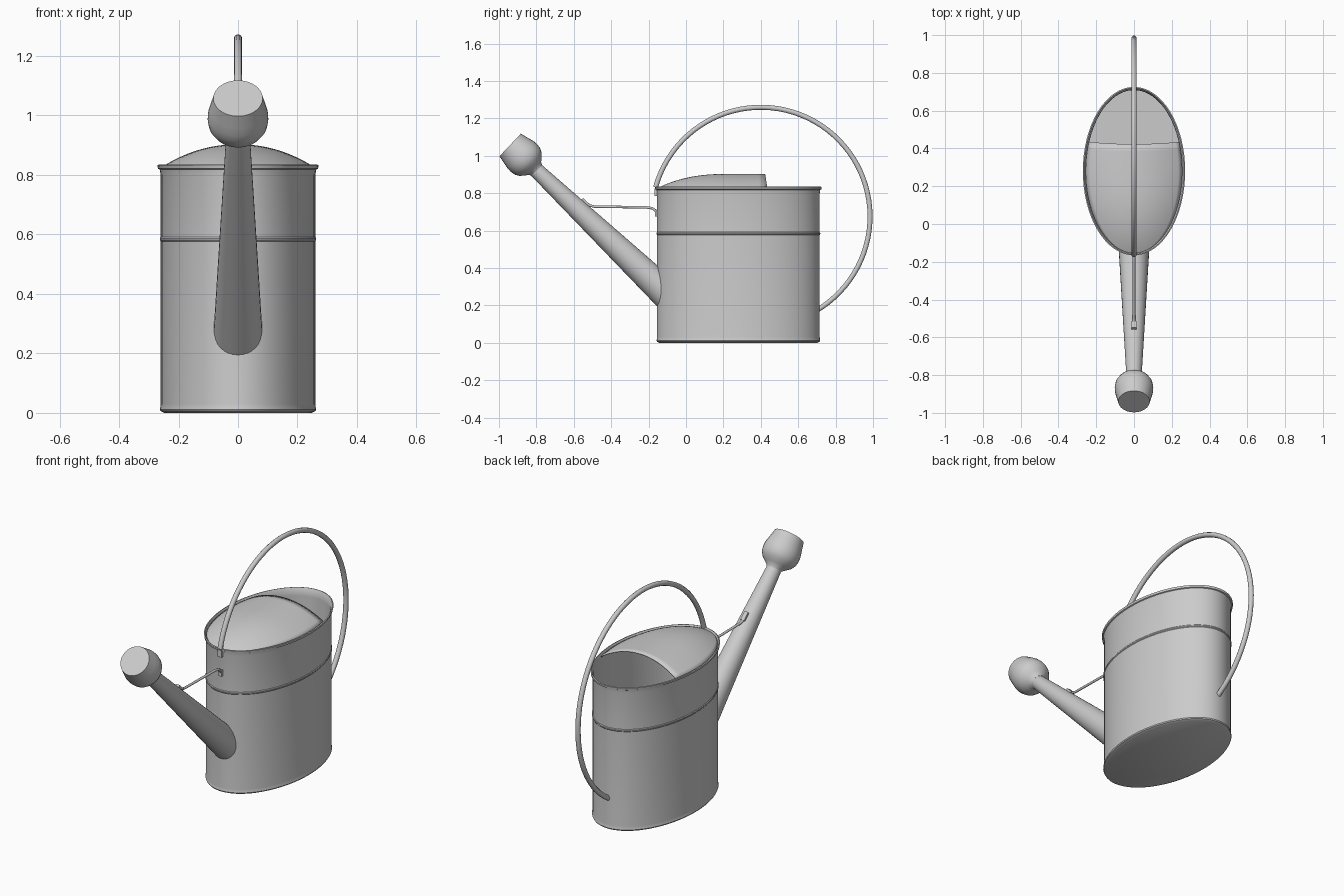
import bpy
from math import sin, cos, pi, sqrt, radians
from mathutils import Vector

if "Cube" in bpy.data.objects:
    bpy.data.objects.remove(bpy.data.objects["Cube"])

CY, RX, RY = 0.28, 0.26, 0.435      # body ellipse centre and radii
D = Vector((0, -0.65, 0.615)).normalized()   # spout direction
U = Vector((0, D.z, -D.y))                   # perpendicular to it, pointing up
X = Vector((1, 0, 0))


def finish(ob, angle=35):
    bpy.ops.object.select_all(action='DESELECT')
    bpy.context.view_layer.objects.active = ob
    ob.select_set(True)
    if ob.type == 'CURVE':
        bpy.ops.object.convert(target='MESH')
        ob = bpy.context.object
    bpy.ops.object.mode_set(mode='EDIT')
    bpy.ops.mesh.select_all(action='SELECT')
    bpy.ops.mesh.normals_make_consistent(inside=False)
    bpy.ops.object.mode_set(mode='OBJECT')
    bpy.ops.object.shade_smooth_by_angle(angle=radians(angle))
    return ob


def mesh_object(name, verts, faces):
    me = bpy.data.meshes.new(name)
    me.from_pydata([tuple(v) for v in verts], [], faces)
    ob = bpy.data.objects.new(name, me)
    bpy.context.collection.objects.link(ob)
    return ob


def loft(name, rings, cap_start=False, cap_end=False):
    n = len(rings[0])
    verts = [v for r in rings for v in r]
    faces = [(k * n + i, k * n + (i + 1) % n, (k + 1) * n + (i + 1) % n, (k + 1) * n + i)
             for k in range(len(rings) - 1) for i in range(n)]
    if cap_start:
        faces.append(tuple(range(n)))
    if cap_end:
        faces.append(tuple(range(len(verts) - n, len(verts))))
    return finish(mesh_object(name, verts, faces))


def oval(off, z, n=64):
    return [Vector(((RX + off) * cos(2 * pi * i / n), CY + (RY + off) * sin(2 * pi * i / n), z))
            for i in range(n)]


def round_ring(c, r, n=32):
    return [c + X * r * cos(2 * pi * i / n) + U * r * sin(2 * pi * i / n) for i in range(n)]


def tube(name, pts, radius):
    cu = bpy.data.curves.new(name, 'CURVE')
    cu.dimensions = '3D'
    cu.bevel_depth = radius
    cu.bevel_resolution = 3
    cu.use_fill_caps = True
    sp = cu.splines.new('POLY')
    sp.points.add(len(pts) - 1)
    for p, (y, z) in zip(sp.points, pts):
        p.co = (0, y, z, 1)
    ob = bpy.data.objects.new(name, cu)
    bpy.context.collection.objects.link(ob)
    return finish(ob, 50)


def tab(name, y, z, size, tilt=0):
    bpy.ops.mesh.primitive_cube_add(size=1, location=(0, y, z), rotation=(tilt, 0, 0))
    ob = bpy.context.object
    ob.name = name
    ob.scale = size
    bev = ob.modifiers.new("soft", 'BEVEL')
    bev.width = 0.003
    return ob


# Hollow oval body: base lip, faint seam, flared rim, inner wall and floor
profile = [(-0.012, 0), (0, 0.006), (0.003, 0.012), (0.001, 0.02), (0, 0.03), (0, 0.577),
           (0.003, 0.581), (0.003, 0.587), (0, 0.591), (0, 0.80), (0.003, 0.818),
           (0.009, 0.821), (0.011, 0.833), (0.005, 0.835), (-0.005, 0.815),
           (-0.006, 0.79), (-0.006, 0.02)]
loft("body", [oval(o, z) for o, z in profile], True, True)

# Domed half lid, open toward the back
rows, cols = 24, 24
verts, faces = [], []
for j in range(rows + 1):
    s = j / rows
    y = -0.153 + 0.588 * s ** 1.7
    w = (RX - 0.004) * sqrt(max(0, 1 - ((y - CY) / (RY - 0.001)) ** 2))
    t = min(1, (y + 0.153) / 0.40)
    h = 0.076 * (1 - (1 - t) ** 2.6)
    for i in range(cols + 1):
        u = -1 + 2 * i / cols
        lean = -0.012 * (1 - u * u) * s ** 6
        verts.append((w * u, y + lean, 0.827 + h * (1 - abs(u) ** 2.1)))
for j in range(rows):
    for i in range(cols):
        a = j * (cols + 1) + i
        faces.append((a, a + 1, a + cols + 2, a + cols + 1))
lid = finish(mesh_object("half_lid", verts, faces))
sol = lid.modifiers.new("sheet", 'SOLIDIFY')
sol.thickness = 0.004

# Tapered spout, its base trimmed to the body wall
base = round_ring(Vector((0, -0.15, 0.305)), 0.080)
tip = round_ring(Vector((0, -0.81, 0.932)), 0.040)
trimmed = []
for a, b in zip(base, tip):
    wall = CY - RY * sqrt(1 - (a.x / RX) ** 2) + 0.004
    trimmed.append(a + (b - a) * ((wall - a.y) / (b.y - a.y)))
loft("spout", [trimmed, tip], False, True)

# Bulbous sprinkler rose with a flat face
rose = [(-0.005, 0.040), (0.008, 0.046), (0.022, 0.062), (0.042, 0.085), (0.065, 0.098),
        (0.09, 0.102), (0.115, 0.101), (0.145, 0.094), (0.193, 0.083)]
tip_c = Vector((0, -0.80, 0.925))
loft("sprinkler_rose", [round_ring(tip_c + D * s, r) for s, r in rose], True, True)

# Large hoop handle
a0, a1, n = radians(164.5), radians(-59.5), 56
tube("handle", [(0.4 + 0.584 * cos(a0 + (a1 - a0) * k / n),
                 0.675 + 0.584 * sin(a0 + (a1 - a0) * k / n)) for k in range(n + 1)], 0.014)
tab("handle_front_tab", -0.162, 0.805, (0.024, 0.012, 0.04))

# Brace rod between body and spout, with end tabs
tube("brace", [(-0.157, 0.69), (-0.164, 0.708), (-0.18, 0.719), (-0.21, 0.724),
               (-0.35, 0.726), (-0.49, 0.728), (-0.515, 0.734), (-0.535, 0.75)], 0.007)
tab("brace_body_tab", -0.159, 0.692, (0.022, 0.012, 0.036))
tab("brace_spout_tab", -0.535, 0.752, (0.024, 0.05, 0.012), -0.76)
